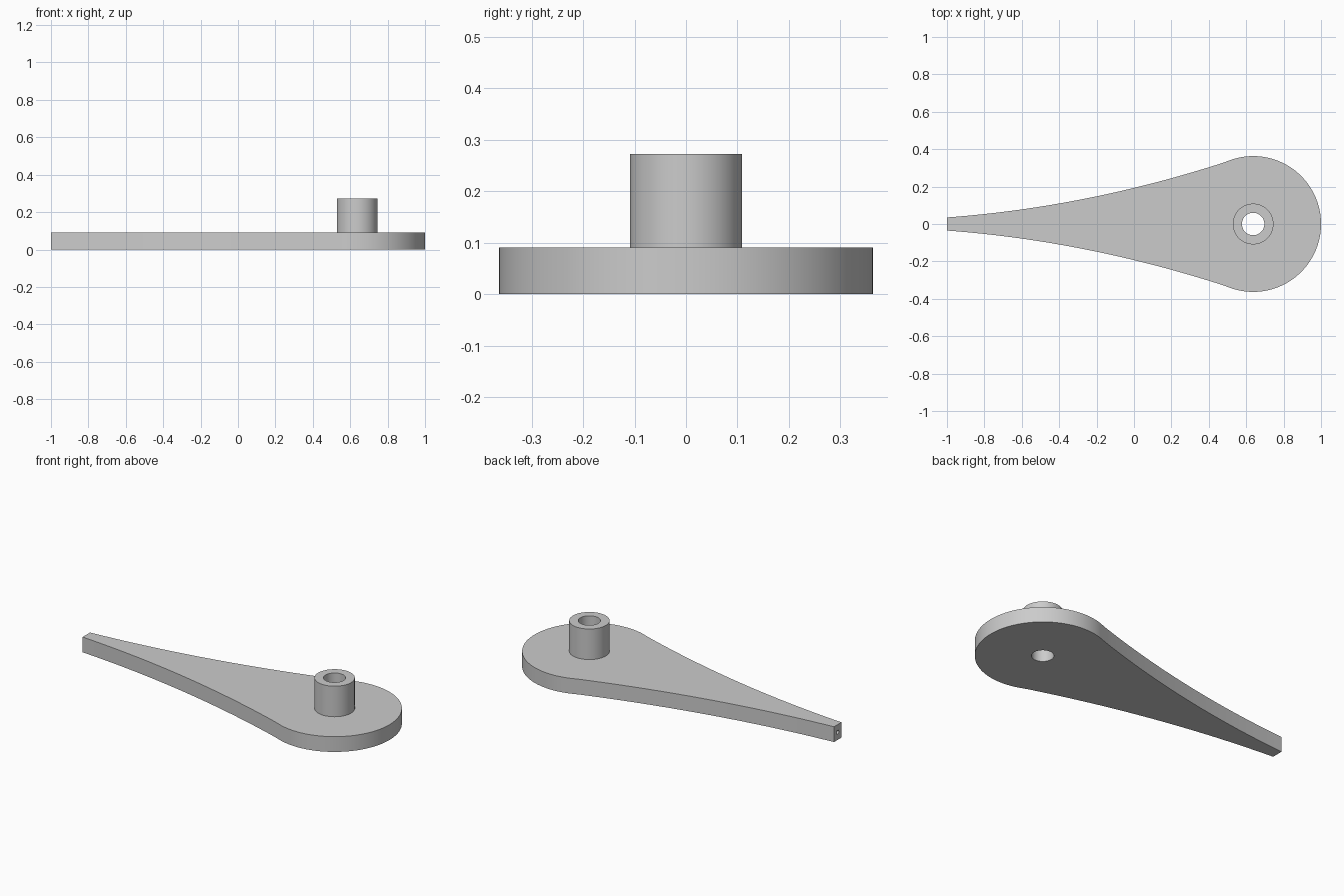
import bpy, bmesh, math
from mathutils import Matrix

cube = bpy.data.objects.get("Cube")
if cube:
    bpy.data.objects.remove(cube, do_unlink=True)

PIVOT_X, HEAD_R = 0.637, 0.363
PLATE_H, HUB_TOP = 0.091, 0.273
HUB_R, BORE_R, PIN_R = 0.109, 0.06, 0.011

grey = bpy.data.materials.new("plain_grey")
grey.use_nodes = True
colour = (0.6, 0.6, 0.6, 1)
grey.diffuse_color = colour
grey.node_tree.nodes["Principled BSDF"].inputs["Base Color"].default_value = colour


def add_object(name, bm):
    bmesh.ops.recalc_face_normals(bm, faces=bm.faces)
    mesh = bpy.data.meshes.new(name)
    bm.to_mesh(mesh)
    bm.free()
    mesh.materials.append(grey)
    obj = bpy.data.objects.new(name, mesh)
    bpy.context.collection.objects.link(obj)
    return obj


def activate(obj):
    bpy.ops.object.select_all(action='DESELECT')
    obj.select_set(True)
    bpy.context.view_layer.objects.active = obj


def cylinder(name, radius, length, matrix, sides=64):
    bm = bmesh.new()
    bmesh.ops.create_cone(bm, cap_ends=True, segments=sides, radius1=radius,
                          radius2=radius, depth=length, matrix=matrix)
    return add_object(name, bm)


def cut(target, cutter):
    cutter.hide_render = True
    activate(target)
    mod = target.modifiers.new("cut", 'BOOLEAN')
    mod.operation, mod.solver, mod.object = 'DIFFERENCE', 'EXACT', cutter
    bpy.ops.object.modifier_apply(modifier=mod.name)
    bpy.data.objects.remove(cutter, do_unlink=True)


# Plate outline: hollow-curved taper running tangent into a round head
join_x, steps, arc = 0.525, 28, 48
half = []
for i in range(steps):
    t = (join_x + 1) * i / steps
    half.append((t - 1, 0.035 + 0.074 * t + 0.084 * t * t))
start = math.acos((join_x - PIVOT_X) / HEAD_R)
for i in range(arc):
    a = start * (1 - i / arc)
    half.append((PIVOT_X + HEAD_R * math.cos(a), HEAD_R * math.sin(a)))
outline = half + [(PIVOT_X + HEAD_R, 0)] + [(x, -y) for x, y in reversed(half)]

# Bottom and top caps joined by a wall of quads
bm = bmesh.new()
low, high = ([bm.verts.new((x, y, z)) for x, y in outline] for z in (0, PLATE_H))
bm.faces.new(low)
bm.faces.new(high)
for i in range(len(outline)):
    bm.faces.new((low[i - 1], low[i], high[i], high[i - 1]))
plate = add_object("teardrop_plate", bm)

# Shaft bore through the plate and blind pin hole in the narrow tip
cut(plate, cylinder("bore_cutter", BORE_R, 1, Matrix.Translation((PIVOT_X, 0, 0))))
cut(plate, cylinder("pin_cutter", PIN_R, 0.4, Matrix.Translation((-1, 0, PLATE_H / 2))
                    @ Matrix.Rotation(math.pi / 2, 4, 'Y'), 24))

# Hollow hub standing on the head
hub = cylinder("hub", HUB_R, HUB_TOP - PLATE_H,
               Matrix.Translation((PIVOT_X, 0, (HUB_TOP + PLATE_H) / 2)))
cut(hub, cylinder("hub_cutter", BORE_R, 1, Matrix.Translation((PIVOT_X, 0, 0))))

for obj in (plate, hub):
    activate(obj)
    bpy.ops.object.shade_smooth_by_angle(angle=math.radians(30))
